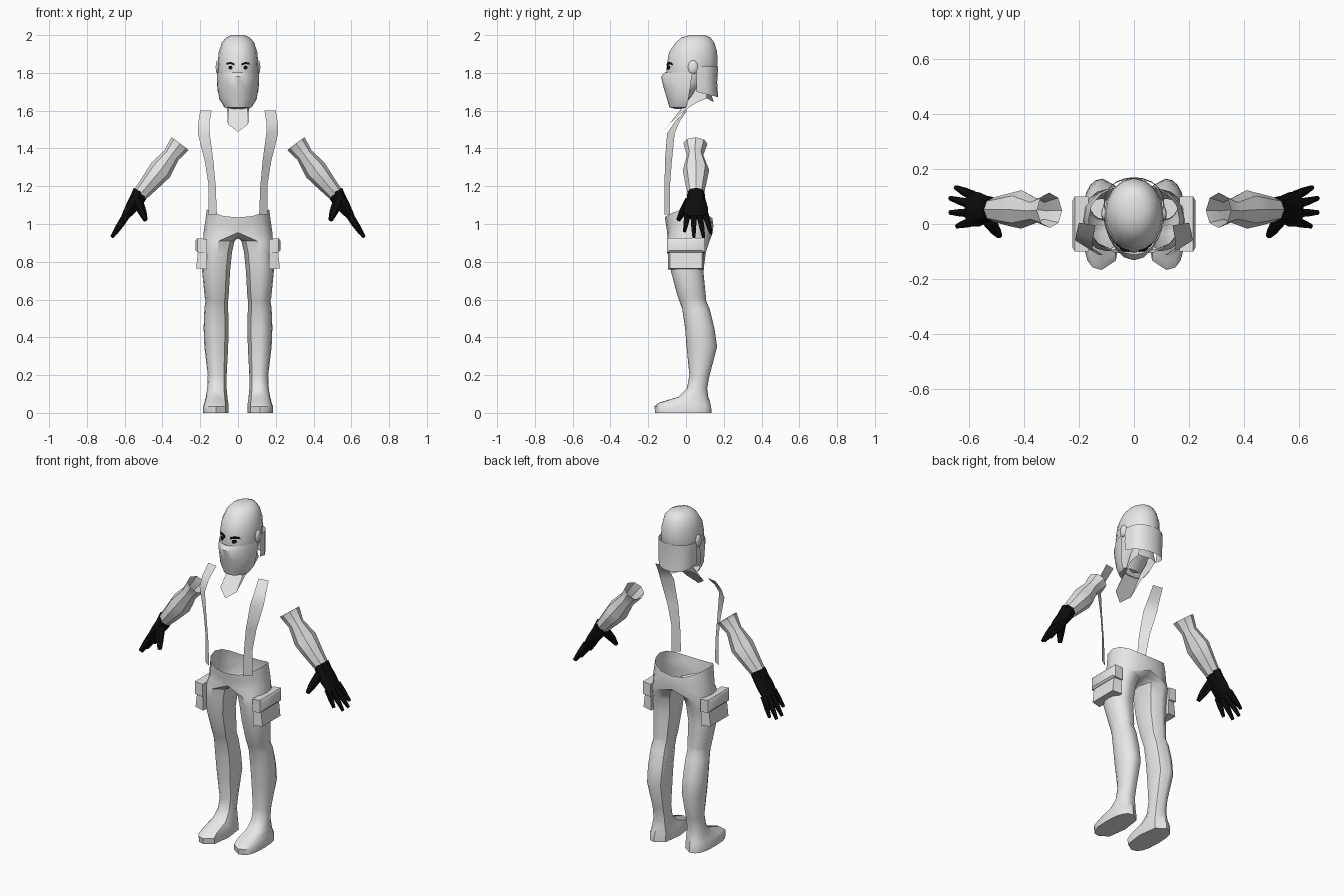
import bpy, bmesh, math
from mathutils import Vector
from mathutils.bvhtree import BVHTree

if "Cube" in bpy.data.objects:
    bpy.data.objects.remove(bpy.data.objects["Cube"])


def material(name, rgb):
    m = bpy.data.materials.new(name)
    m.diffuse_color = (*rgb, 1)
    m.use_nodes = True
    m.node_tree.nodes["Principled BSDF"].inputs["Base Color"].default_value = m.diffuse_color
    return m


GREY = material("light_grey", (0.8, 0.8, 0.8))
BLACK = material("black", (0.004, 0.004, 0.004))


def finish(name, bm, mat, mirror=False, recalc=True):
    if recalc:
        bmesh.ops.recalc_face_normals(bm, faces=bm.faces)
    me = bpy.data.meshes.new(name)
    bm.to_mesh(me)
    bm.free()
    me.materials.append(mat)
    ob = bpy.data.objects.new(name, me)
    bpy.context.collection.objects.link(ob)
    if mirror:
        mod = ob.modifiers.new("mirror", "MIRROR")
        mod.merge_threshold = 0.002
    return ob


def loft(bm, rings, closed=True, caps=(False, False)):
    """Skin a list of equally long point rings."""
    vs = [[bm.verts.new(p) for p in r] for r in rings]
    n = len(vs[0])
    for a, b in zip(vs, vs[1:]):
        for i in range(n if closed else n - 1):
            j = (i + 1) % n
            bm.faces.new((a[i], a[j], b[j], b[i]))
    for end, ring in zip(caps, (vs[0], vs[-1])):
        if end:
            bm.faces.new(ring)
    return vs


def spow(v, p):
    return math.copysign(abs(v) ** p, v)


def box_ring(z, x0, x1, y0, y1, angles, p=1.0):
    """Rounded ring filling a rectangle; p below 1 is squarer."""
    cx, cy, rx, ry = (x0 + x1) / 2, (y0 + y1) / 2, (x1 - x0) / 2, (y1 - y0) / 2
    return [(cx + rx * spow(math.cos(a), p), cy + ry * spow(math.sin(a), p), z) for a in angles]


def tube(bm, path, caps=(True, True), n=8):
    """Tube through (centre, half width across, half width in y)."""
    pts = [Vector(c) for c, _, _ in path]
    rings = []
    for i, (c, w, h) in enumerate(path):
        d = (pts[min(i + 1, len(pts) - 1)] - pts[max(i - 1, 0)]).normalized()
        v = Vector((0, 1, 0))
        v = (v - d * v.dot(d)).normalized()
        u = v.cross(d)
        rings.append([pts[i] + u * w * math.cos(2 * math.pi * k / n)
                      + v * h * math.sin(2 * math.pi * k / n) for k in range(n)])
    loft(bm, rings, True, caps)


# Trousers and boots: outer nine points run on up into the open waist
ang = [math.radians(-90 + 22.5 * k) for k in range(9)] + [math.radians(d) for d in (135, 180, 225)]
leg_table = [  # z, x inner, x outer, y front, y back, squareness
    (0.0, .05, .185, -.163, .135, .75), (.035, .05, .185, -.167, .133, .75),
    (.055, .052, .178, -.14, .128, .8), (.085, .056, .17, -.04, .118, .85),
    (.13, .06, .163, .005, .112, 1), (.2, .06, .16, .018, .125, 1),
    (.35, .052, .178, .003, .165, 1), (.45, .05, .182, -.005, .15, 1),
    (.55, .052, .178, -.02, .125, 1), (.595, .054, .172, -.036, .106, 1),
    (.61, .05, .176, -.042, .106, 1), (.75, .042, .19, -.08, .092, .95),
    (.85, .032, .188, -.092, .105, .95), (.91, .018, .185, -.098, .125, .95)]
rings = [box_ring(*row[:5], ang, row[5]) for row in leg_table]


def half_ring(z_front, z_side, z_back, rx, y0, y1):
    out = []
    for a in ang[:9]:
        s = math.sin(a)
        z = z_side + (z_front - z_side) * max(-s, 0) ** 2 + (z_back - z_side) * max(s, 0) ** 2
        out.append((rx * spow(math.cos(a), .85) if abs(s) < .999 else 0,
                    (y0 + y1) / 2 + (y1 - y0) / 2 * spow(s, .9), z))
    return out


hip = half_ring(.955, .955, .95, .182, -.1, .14)
crotch = [(0, .08, .93), (0, .02, .925), (0, -.05, .93)]
bm = bmesh.new()
top = loft(bm, rings + [hip + crotch], True, (True, False))[-1][:9]
for ring in (half_ring(1.0, 1.01, .99, .174, -.107, .145),
             half_ring(1.035, 1.078, 1.03, .165, -.112, .14)):
    new = [bm.verts.new(p) for p in ring]
    for i in range(8):
        bm.faces.new((top[i], top[i + 1], new[i + 1], new[i]))
    top = new
finish("trousers_and_boots", bm, GREY, True)

# Thigh pockets with an overhanging flap
for name, rows in (
        ("pocket", [(.165, .76, .87, -.095, .095), (.21, .765, .87, -.085, .085)]),
        ("pocket_flap", [(.165, .845, .92, -.1, .1), (.215, .85, .925, -.1, .1), (.224, .86, .912, -.085, .085)])):
    bm = bmesh.new()
    loft(bm, [[(x, y0, z0), (x, y1, z0), (x, y1, z1), (x, y0, z1)] for x, z0, z1, y0, y1 in rows],
         True, (True, True))
    if name == "pocket":
        for v in bm.verts:
            if v.co.z < .8 and v.co.x > .2:
                v.co.x = .222
    finish(name, bm, GREY, True)

# Shoulder straps: thin ribbons from waist to shoulder
bm = bmesh.new()
strap = [  # inner x, inner y, outer x, outer y, z
    (.112, -.113, .155, -.085, 1.05), (.118, -.113, .155, -.085, 1.2),
    (.13, -.112, .175, -.075, 1.33), (.15, -.1, .213, -.06, 1.48),
    (.15, -.06, .21, -.035, 1.54), (.14, -.005, .2, .005, 1.6)]
loft(bm, [[(a, b, z), (c, d, z)] for a, b, c, d, z in strap], False)
finish("strap", bm, GREY, True, recalc=False)

# Forearms, open at the upper end
bm = bmesh.new()
tube(bm, [((.307, .05, 1.425), .057, .064), ((.352, .048, 1.365), .045, .043),
          ((.41, .053, 1.285), .062, .07), ((.46, .052, 1.225), .052, .058),
          ((.52, .052, 1.155), .04, .042)], (False, True))
finish("forearm", bm, GREY, True)

# Gloves: palm, thumb and four fingers
bm = bmesh.new()
tube(bm, [((.513, .053, 1.17), .044, .045), ((.535, .053, 1.13), .04, .05),
          ((.562, .053, 1.09), .034, .062), ((.6, .055, 1.035), .02, .064)])
tube(bm, [((.53, .02, 1.12), .028, .03), ((.505, -.02, 1.06), .022, .02),
          ((.49, -.042, 1.02), .012, .012)], n=6)
for base, tip in (((.588, .008, 1.05), (.643, -.008, .96)), ((.592, .04, 1.045), (.668, .042, .93)),
                  ((.592, .072, 1.045), (.668, .094, .93)), ((.588, .104, 1.05), (.648, .133, .95))):
    b, t = Vector(base), Vector(tip)
    tube(bm, [(b, .02, .018), (b.lerp(t, .5), .017, .015), (t, .009, .009)], n=6)
finish("glove", bm, BLACK, True)

# Head
circle = [math.radians(-90 + 22.5 * k) for k in range(16)]
head_rows = [(2.0, .035, .02, .1), (1.987, .063, -.025, .13), (1.96, .086, -.055, .15),
             (1.91, .102, -.09, .165), (1.85, .108, -.1, .167), (1.80, .106, -.105, .16),
             (1.75, .098, -.095, .125), (1.69, .085, -.075, .04), (1.64, .06, -.06, .0)]
bm = bmesh.new()
loft(bm, [box_ring(z, -r, r, a, b, circle) for z, r, a, b in head_rows], True, (True, True))
bmesh.ops.recalc_face_normals(bm, faces=bm.faces)
surface = BVHTree.FromBMesh(bm)
finish("head", bm, GREY)

# Ears
bm = bmesh.new()
bmesh.ops.create_uvsphere(bm, u_segments=10, v_segments=6, radius=1)
for v in bm.verts:
    v.co = Vector((.107 + v.co.x * .012, .037 + v.co.y * .027, 1.83 + v.co.z * .037))
finish("ear", bm, GREY, True)


def arc(z, rx, yc, ye, p):
    """Half ring from side to side passing through y = ye."""
    ts = [math.radians(-90 + 18 * k) for k in range(11)]
    return [(rx * math.sin(t), yc + (ye - yc) * max(math.cos(t), 0) ** p, z) for t in ts]


# Face scarf with a beak over the nose, closed under the chin
bm = bmesh.new()
loft(bm, [arc(1.803, .111, .035, -.112, 1.1), arc(1.78, .112, .03, -.132, 1.3),
          arc(1.72, .108, .022, -.118, 1.2), arc(1.66, .099, .012, -.1, 1),
          arc(1.618, .072, .0, -.088, 1), arc(1.61, .03, -.02, -.06, 1)], False, (False, True))
finish("face_scarf", bm, GREY)

# Hanging neck cloth behind the head
bm = bmesh.new()
loft(bm, [arc(1.835, .11, .055, .17, .7), arc(1.75, .112, .055, .165, .7),
          arc(1.685, .107, .055, .17, .7)], False)
for v in bm.verts:
    if v.co.z < 1.7:
        v.co.z += .015 - (v.co.y - .055) * .25
finish("neck_cloth", bm, GREY)

# Neck running down to a pointed collar opening
bm = bmesh.new()
low = [(0, -.12, 1.488), (.054, -.09, 1.528), (.057, -.01, 1.6),
       (.07, .06, 1.645), (.06, .11, 1.665), (0, .147, 1.645)]
high = [(0, -.01, 1.63), (.05, 0, 1.64), (.058, .03, 1.68),
        (.058, .06, 1.73), (.045, .1, 1.75), (0, .11, 1.76)]
loft(bm, [low, high], False)
finish("neck", bm, GREY, True)


# Eyes and brows: thin plates laid on the face
def face_plate(name, outline):
    bm = bmesh.new()
    front, back = [], []
    for x, z in outline:
        y = surface.ray_cast(Vector((x, -1, z)), Vector((0, 1, 0)))[0].y
        front.append((x, y - .006, z))
        back.append((x, y + .002, z))
    loft(bm, [front, back], True, (True, True))
    finish(name, bm, BLACK, True)


face_plate("brow", [(.018, 1.838), (.04, 1.847), (.066, 1.843), (.06, 1.853), (.04, 1.858), (.018, 1.85)])
face_plate("pupil", [(.04 + .011 * math.cos(k * math.pi / 4), 1.828 + .011 * math.sin(k * math.pi / 4))
                     for k in range(8)])

# Smooth shading with sharp edges kept
for ob in bpy.context.collection.objects:
    ob.select_set(True)
    bpy.context.view_layer.objects.active = ob
bpy.ops.object.shade_smooth_by_angle(angle=math.radians(40))
